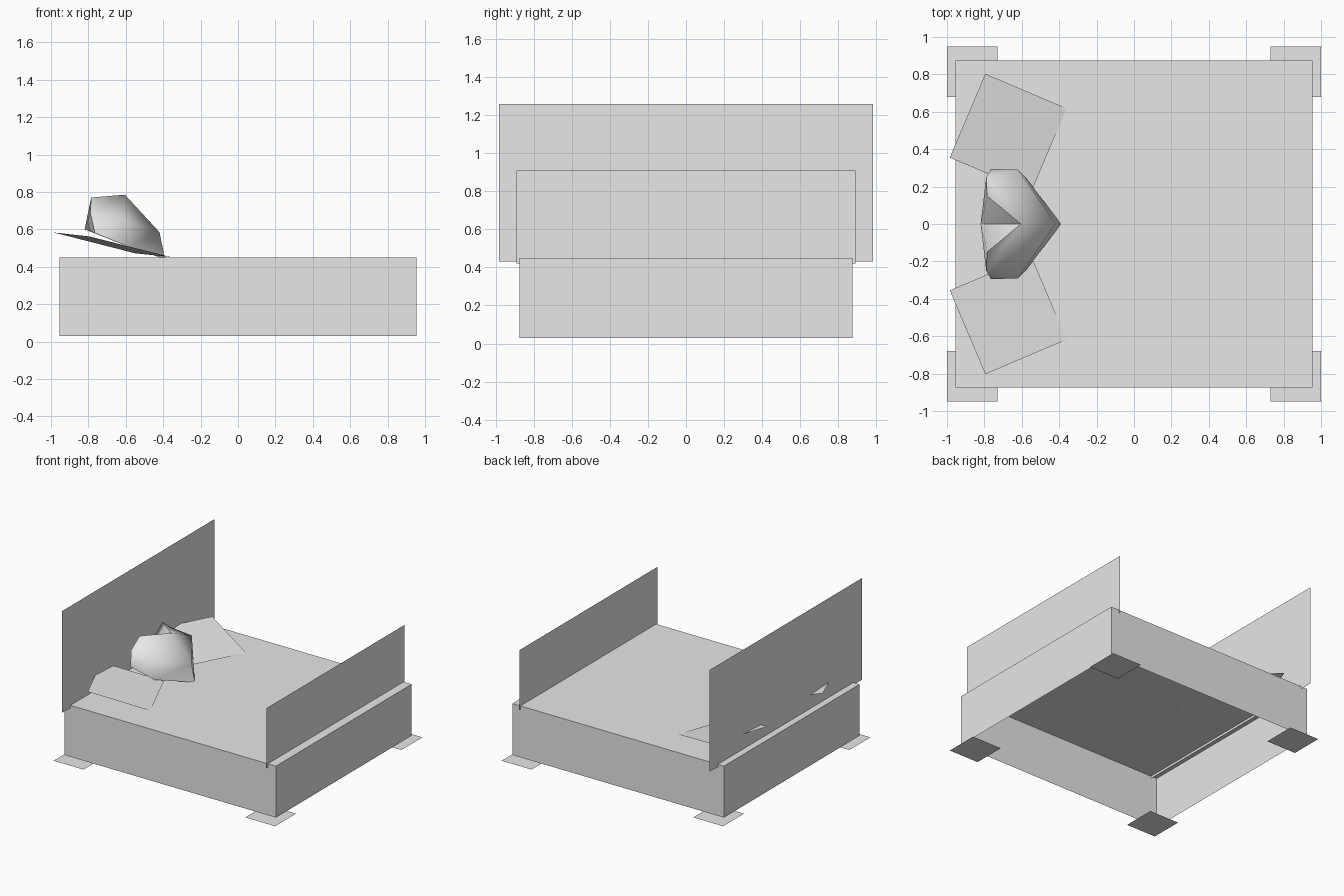
import bpy, bmesh, math
from mathutils import Vector, Matrix

if "Cube" in bpy.data.objects:
    bpy.data.objects.remove(bpy.data.objects["Cube"], do_unlink=True)

grey = bpy.data.materials.new("light_grey")
grey.use_nodes = True
grey.diffuse_color = (0.8, 0.8, 0.8, 1)
grey.node_tree.nodes["Principled BSDF"].inputs["Base Color"].default_value = grey.diffuse_color


def finish(name, bm):
    mesh = bpy.data.meshes.new(name)
    bm.to_mesh(mesh)
    bm.free()
    mesh.materials.append(grey)
    obj = bpy.data.objects.new(name, mesh)
    bpy.context.collection.objects.link(obj)
    return obj


def sheet(name, corners, facing):
    """Single flat panel whose normal points along the facing direction."""
    bm = bmesh.new()
    face = bm.faces.new([bm.verts.new(c) for c in corners])
    face.normal_update()
    if face.normal.dot(Vector(facing)) < 0:
        face.normal_flip()
    return finish(name, bm)


def board(name, x, half_width, low, high, facing):
    w = half_width
    sheet(name, [(x, -w, low), (x, w, low), (x, w, high), (x, -w, high)], (facing, 0, 0))


# Bed base: a box left open underneath
LOW, TOP = 0.03, 0.45
bm = bmesh.new()
bmesh.ops.create_cube(bm, size=1, matrix=Matrix.Translation((0, 0, (LOW + TOP) / 2))
                      @ Matrix.Diagonal((1.91, 1.75, TOP - LOW, 1)))
bmesh.ops.delete(bm, geom=[f for f in bm.faces if f.normal.z < -0.5], context='FACES')
finish("bed_base", bm)

# Thin end boards
board("headboard", -0.9, 0.983, 0.43, 1.26, 1)
board("footboard", 0.882, 0.89, 0.42, 0.91, 1)

# Flat foot pads and the two leaning pillows, one per side
for sy, side in ((1, "left"), (-1, "right")):
    for sx, end in ((1, "foot"), (-1, "head")):
        pad = [(sx * x, sy * y, 0) for x, y in
               ((0.73, 0.68), (1, 0.68), (1, 0.95), (0.73, 0.95))]
        sheet(f"{end}_pad_{side}", pad, (0, 0, 1))
    pillow = [(-0.985, 0.355, 0.583), (-0.795, 0.803, 0.562),
              (-0.36, 0.618, 0.452), (-0.55, 0.17, 0.472)]
    sheet(f"pillow_{side}", [(x, sy * y, z) for x, y, z in pillow], (0, 0, 1))

# Creased cushion: one half described, then mirrored and welded
points = {
    "peak": (-0.605, 0, 0.785), "nose": (-0.42, 0, 0.585), "tip": (-0.39, 0, 0.44),
    "crease": (-0.82, 0, 0.6), "ear": (-0.785, 0.15, 0.77), "back": (-0.79, 0.25, 0.69),
    "heel": (-0.765, 0.295, 0.58), "side": (-0.62, 0.29, 0.65), "under": (-0.58, 0.25, 0.505),
}
faces = ["crease ear peak", "peak ear back", "peak back side", "back heel side",
         "peak side nose", "side under nose", "under tip nose", "heel under side",
         "crease back ear", "crease heel back", "crease under heel", "crease tip under"]
bm = bmesh.new()
for s in (1, -1):
    verts = {k: bm.verts.new((x, s * y, z)) for k, (x, y, z) in points.items()}
    for f in faces:
        bm.faces.new([verts[k] for k in f.split()])
bmesh.ops.remove_doubles(bm, verts=bm.verts[:], dist=0.001)
bmesh.ops.recalc_face_normals(bm, faces=bm.faces[:])
cushion = finish("cushion", bm)
bpy.ops.object.select_all(action='DESELECT')
cushion.select_set(True)
bpy.context.view_layer.objects.active = cushion
bpy.ops.object.shade_smooth_by_angle(angle=math.radians(55))
